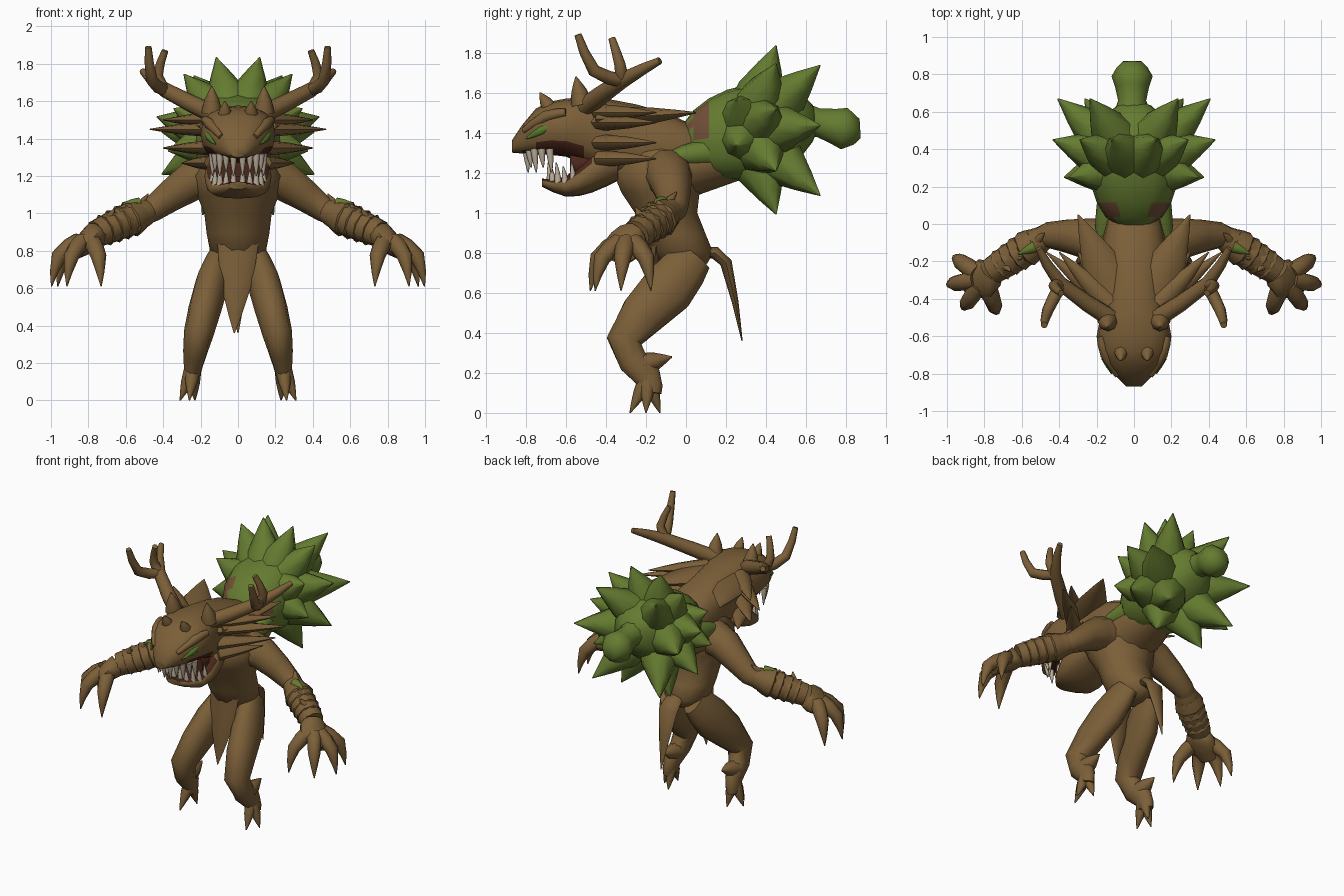
import bpy, bmesh, math
from mathutils import Vector

cube = bpy.data.objects.get("Cube")
if cube:
    bpy.data.objects.remove(cube, do_unlink=True)


def material(name, red, green, blue):
    mat = bpy.data.materials.new(name)
    mat.use_nodes = True
    mat.diffuse_color = (red, green, blue, 1)
    bsdf = next(n for n in mat.node_tree.nodes if n.type == "BSDF_PRINCIPLED")
    bsdf.inputs["Base Color"].default_value = mat.diffuse_color
    bsdf.inputs["Roughness"].default_value = .9
    return mat


BARK = material("bark_brown", .2, .115, .04)
LEAF = material("leaf_green", .13, .2, .03)
RUST = material("reddish_bark", .17, .08, .04)
MOUTH = material("mouth_red", .07, .02, .01)
TOOTH = material("tooth_bone", .5, .42, .32)
EYE = material("eye_green", .09, .2, .02)
TIP = .003


def skin(name, rings, mat=BARK, mirror=False, second=None, rule=None):
    """Bridge closed rings into a capped surface, optionally mirrored and two-coloured."""
    bm = bmesh.new()
    rows = [[bm.verts.new(point) for point in ring] for ring in rings]
    for low, high in zip(rows, rows[1:]):
        for i in range(len(low)):
            bm.faces.new((low[i - 1], low[i], high[i], high[i - 1]))
    bm.faces.new(rows[0])
    bm.faces.new(rows[-1])
    bmesh.ops.recalc_face_normals(bm, faces=bm.faces)
    bm.normal_update()
    for face in bm.faces:
        face.smooth = True
        if rule and rule(face.calc_center_median(), face.normal):
            face.material_index = 1
    mesh = bpy.data.meshes.new(name)
    bm.to_mesh(mesh)
    bm.free()
    mesh.materials.append(mat)
    if second:
        mesh.materials.append(second)
    mesh.set_sharp_from_angle(angle=math.radians(50))
    ob = bpy.data.objects.new(name, mesh)
    bpy.context.scene.collection.objects.link(ob)
    if mirror:
        ob.modifiers.new("mirror", "MIRROR")


def circle(sides):
    turns = [math.tau * i / sides for i in range(sides)]
    return [(math.cos(turn), math.sin(turn)) for turn in turns]


def flow(rows):
    """Add one eased row halfway between each pair of rows."""
    out = []
    for i in range(len(rows) - 1):
        before, after = rows[max(i - 1, 0)], rows[min(i + 2, len(rows) - 1)]
        out.append(rows[i])
        out.append([(9 * (b + c) - a - d) / 16
                    for a, b, c, d in zip(before, rows[i], rows[i + 1], after)])
    return out + [rows[-1]]


def tube(name, stations, mat=BARK, mirror=True, sides=8):
    """Limb through stations of (joint, side radius[, depth radius])."""
    rows = flow([(*s[0], s[1], s[-1]) for s in stations])
    path = [Vector(row[:3]) for row in rows]
    axis = (path[-1] - path[0]).normalized()
    reference = Vector((0, 1, 0)) if abs(axis.x) > .6 else Vector((1, 0, 0))
    rings = []
    for i, (centre, row) in enumerate(zip(path, rows)):
        along = (path[min(i + 1, len(path) - 1)] - path[max(i - 1, 0)]).normalized()
        across = (reference - along * reference.dot(along)).normalized()
        depth = along.cross(across)
        rings.append([centre + across * (a * row[-2]) + depth * (b * row[-1])
                      for a, b in circle(sides)])
    skin(name, rings, mat, mirror)


def spike(name, base, tip, radius, mat=BARK, mirror=True, flat=1):
    """Pointed blade, full near its base."""
    base, tip = Vector(base), Vector(tip)
    tube(name, [(base, radius, radius * flat),
                (base.lerp(tip, .5), radius * .7, radius * .7 * flat),
                (tip, TIP)], mat, mirror)


def square(value):
    return math.copysign(abs(value) ** .8, value)


def loft(name, sections, **options):
    """Sections (y, bottom, top, half width) running front to back."""
    skin(name, [[(wide * square(a), y, (low + high) / 2 + (high - low) / 2 * square(b))
                 for a, b in circle(16)] for y, low, high, wide in sections], **options)


# Torso, upper back and hanging flaps
torso = flow([(.72, 0, .05, .07), (.8, -.02, .15, .16), (1, -.1, .18, .16),
              (1.2, -.14, .24, .23), (1.4, -.1, .1, .15)])
skin("torso", [[(wide * a, y + deep * b, z) for a, b in circle(14)] for z, y, wide, deep in torso])
tube("upper_back", [((0, -.1, 1.2), .2, .16), ((0, .1, 1.25), .18, .14), ((0, .3, 1.3), .12)],
     mirror=False, sides=12)
spike("front_loincloth", (0, -.15, .84), (-.02, -.2, .36), .11, mirror=False, flat=.25)
tube("tail_flap", [((0, .1, .8), .05, .03), ((0, .2, .75), .07, .03), ((0, .28, .36), TIP)],
     mirror=False)

# Legs and clawed feet
hip, thigh, knee = (.09, .04, .78), (.14, -.09, .62), (.21, -.31, .36)
ankle, foot = (.24, -.19, .18), (.25, -.18, .1)
tube("leg", [(hip, .06, .1), (thigh, .09, .14), (knee, .08, .09), (ankle, .05, .07), (foot, .04, .06)],
     sides=10)
spike("heel_spur", (.23, -.22, .24), (.23, -.07, .28), .06)
for x, y in ((.26, -.28), (.31, -.2), (.23, -.13)):
    spike("toe", ankle, (x, y, 0), .045)

# Arms and wrapped forearms
chest, shoulder = Vector((.1, -.1, 1.2)), Vector((.25, -.08, 1.17))
elbow, wrist = Vector((.46, -.06, 1.02)), Vector((.76, -.25, .89))
tube("upper_arm", [(chest, .13), (shoulder, .11), (elbow, .07), (elbow.lerp(wrist, .3), .06)], sides=10)
tube("forearm", [(elbow, .06), (elbow.lerp(wrist, .4), .09), (wrist, .075)], sides=10)
for k in range(4):
    start = elbow.lerp(wrist, .2 * (k + 1))
    end = start.lerp(wrist, .3)
    tube("forearm_wrap", [(start, .08), (start.lerp(end, .8), .1 - .004 * k), (end, .07)])
    spike("wrap_thorn", start + Vector((0, 0, .04)), start + Vector((-.04, .05 - .03 * k, .11)), .03)
spike("arm_leaf", (.53, -.12, 1.05), (.62, -.16, 1.05), .035, LEAF)

# Hands: three fingers and a thumb fanned around the palm
palm = Vector((.8, -.29, .85))
tube("palm", [(wrist, .07), (palm, .11, .065), (palm + Vector((.1, -.04, -.08)), .06, .03)], sides=10)
for degrees in (35, -10, -55, -110):
    turn = math.radians(degrees)
    fan = Vector((math.cos(turn), math.sin(turn), 0))
    drop = Vector((0, 0, -.08))
    tube("finger", [(palm + fan * .05, .05), (palm + fan * .16 + drop, .042),
                    (palm + fan * .2 + drop * 3, TIP)])

# Head, jaw and mouth
loft("head", flow([(-.87, 1.3, 1.36, .04), (-.75, 1.29, 1.52, .15), (-.6, 1.28, 1.57, .2),
                   (-.4, 1.2, 1.57, .16), (-.1, 1.15, 1.5, .17), (.1, 1.2, 1.4, .12)]),
     second=MOUTH, rule=lambda centre, normal: normal.z < -.6 and -.84 < centre.y < -.5)
loft("lower_jaw", flow([(-.72, 1.13, 1.17, .05), (-.6, 1.08, 1.18, .15),
                        (-.47, 1.1, 1.3, .18), (-.34, 1.16, 1.36, .15)]),
     second=MOUTH, rule=lambda centre, normal: normal.z > .6 and centre.y < -.5)
loft("throat", [(y, 1.17, 1.31, .13) for y in (-.58, -.42)], mat=MOUTH)
for k in range(5):
    turn = math.radians(10 + 17 * k)
    x, front = .14 * math.sin(turn), -.15 * math.cos(turn)
    length = .075 if k % 2 else .1
    spike("upper_tooth", (x, front - .65, 1.32), (x, front - .64, 1.3 - length), .02, TOOTH)
    spike("lower_tooth", (x, front - .53, 1.15), (x, front - .54, 1.17 + length * .8), .018, TOOTH)

# Eyes, brows and small horns
tube("eye", [((.174, -.66, 1.44), TIP), ((.158, -.72, 1.41), .016, .022), ((.12, -.8, 1.37), TIP)], EYE)
tube("brow", [((.18, -.6, 1.5), .02), ((.15, -.7, 1.48), .03), ((.09, -.81, 1.41), .015)])
spike("brow_horn", (.07, -.68, 1.52), (.07, -.73, 1.6), .04)
spike("crown_horn", (.14, -.52, 1.54), (.14, -.55, 1.68), .055)

# Antlers
fork = (.39, -.32, 1.66)
tube("antler_beam", [((.13, -.5, 1.53), .05), (fork, .04), ((.51, -.13, 1.76), .018)])
tube("antler_front_tine", [(fork, .035), ((.46, -.46, 1.71), .032), ((.48, -.54, 1.89), .018)])
tube("antler_middle_tine", [(fork, .035), ((.43, -.33, 1.74), .028), ((.39, -.37, 1.87), .018)])

# Swept-back mane and the spikes along the cheek
spike("mane_point", (.09, -.4, 1.47), (.3, .05, 1.5), .13, flat=.45)
for part, z, reach in (("crest", 1.5, .4), ("ear", 1.45, .47), ("cheek", 1.35, .4), ("jaw", 1.27, .3)):
    spike(part + "_spike", (.13, -.43, z), (reach, -.15, z), .06, flat=.7)

# Leafy bush on the back: rounded core, rings of pointed clumps, rear knob
heart = Vector((0, .31, 1.4))
core = []
for k in range(11):
    turn = math.pi * (k + .3) / 10.6
    y, height = heart.y - .35 * math.cos(turn), .24 * math.sin(turn)
    middle = heart.z - .05 * math.cos(turn)
    core.append((y, middle - height, middle + height, height))
loft("bush_core", core, mat=LEAF, second=RUST,
     rule=lambda centre, normal: centre.y < .08 < abs(centre.x) and centre.z > heart.z)
rings = ((.25, .38, (65, 100)), (.45, .45, (15, 40, 75, 115, 155)), (.67, .41, (35, 85, 140)))
for y, reach, angles in rings:
    for degrees in angles:
        turn = math.radians(degrees)
        point = Vector((reach * math.sin(turn), y, heart.z + reach * math.cos(turn)))
        tube("leaf_clump", [(heart.lerp(point, .15), .14), (heart.lerp(point, .5), .12), (point, TIP)], LEAF)
spike("shoulder_moss", (.13, .1, 1.3), (.19, -.14, 1.27), .07, LEAF)
tube("bush_knob", [((-.01, y, z), radius) for y, z, radius in
                   ((.45, 1.46, .16), (.66, 1.45, .075), (.79, 1.42, .11), (.87, 1.42, .05))],
     LEAF, False, sides=10)
